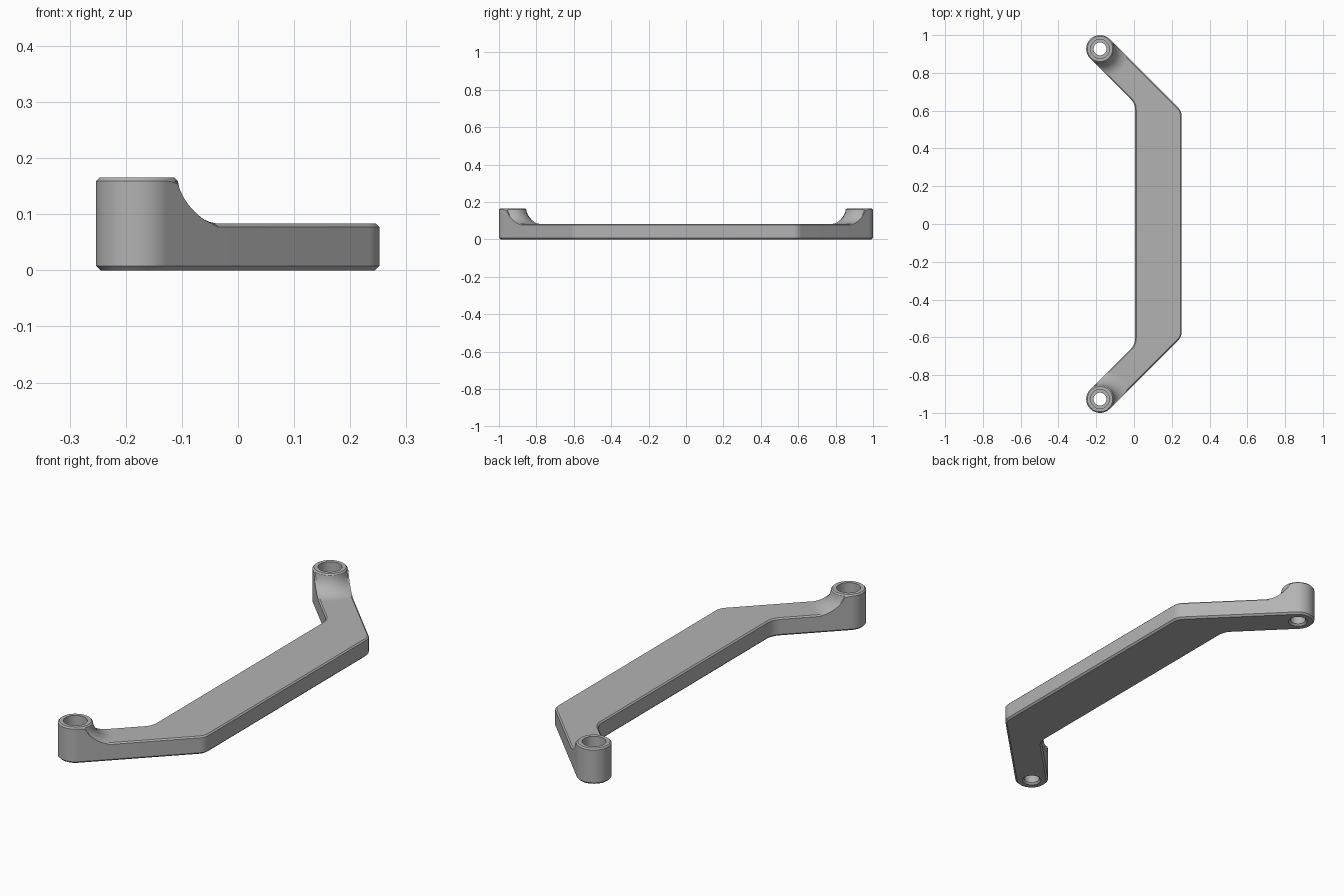
import bpy
import bmesh
from math import sin, cos, pi, sqrt, radians
from mathutils import Vector

if "Cube" in bpy.data.objects:
    bpy.data.objects.remove(bpy.data.objects["Cube"], do_unlink=True)

RAD = 0.073            # boss radius and half width of the arms
REACH = 0.157          # how far the fillet runs out along the arm
TOP, PLATE = 0.165, 0.083
CX, CY = -0.18, 0.927  # boss centre
XMIN, XMAX = 0.006, 0.252

grey = bpy.data.materials.new("satin grey")
grey.use_nodes = True
colour = (0.45, 0.45, 0.45, 1)
grey.diffuse_color = colour
grey.node_tree.nodes["Principled BSDF"].inputs["Base Color"].default_value = colour


def finish(name, bm):
    bmesh.ops.remove_doubles(bm, verts=bm.verts, dist=0.00002)
    bmesh.ops.recalc_face_normals(bm, faces=bm.faces)
    mesh = bpy.data.meshes.new(name)
    bm.to_mesh(mesh)
    bm.free()
    mesh.materials.append(grey)
    obj = bpy.data.objects.new(name, mesh)
    bpy.context.collection.objects.link(obj)
    bpy.ops.object.select_all(action='DESELECT')
    obj.select_set(True)
    bpy.context.view_layer.objects.active = obj
    bpy.ops.object.shade_smooth_by_angle(angle=radians(30))
    return obj


def loft(bm, rings, closed):
    """Skin a list of equal point rings with quads."""
    loops = [[bm.verts.new(p) for p in ring] for ring in rings]
    pairs = list(zip(loops, loops[1:]))
    if closed:
        pairs.append((loops[-1], loops[0]))
    for a, b in pairs:
        for i in range(len(a)):
            j = (i + 1) % len(a)
            bm.faces.new((a[i], a[j], b[j], b[i]))
    return loops


# Bent plate: chamfered prism with rounded corners
def outline(inset):
    half = RAD - inset
    diag = sqrt(0.5)

    def arm_end(side, sign):
        along, across = 0.11, half * side
        return Vector((CX + (along + across) * diag,
                       sign * (CY + (across - along) * diag)))

    def corner(x, side, sign):
        return Vector((x, sign * (CX + CY + side * half * sqrt(2) - x)))

    def rounded(before, at, after, size):
        a = at + (before - at).normalized() * size
        b = at + (after - at).normalized() * size
        steps = [i / 6 for i in range(7)]
        return [a * (1 - t) ** 2 + at * 2 * t * (1 - t) + b * t * t for t in steps]

    outer = [corner(XMAX - inset, 1, s) for s in (1, -1)]
    inner = [corner(XMIN + inset, -1, s) for s in (-1, 1)]
    ends = [arm_end(1, 1), arm_end(1, -1), arm_end(-1, -1), arm_end(-1, 1)]
    return ([ends[0]] + rounded(ends[0], outer[0], outer[1], 0.025)
            + rounded(outer[0], outer[1], ends[1], 0.025) + [ends[1], ends[2]]
            + rounded(ends[2], inner[0], inner[1], 0.035)
            + rounded(inner[0], inner[1], ends[3], 0.035) + [ends[3]])


levels = [(0.008, 0), (0, 0.008), (0, PLATE - 0.006), (0.006, PLATE)]
bm = bmesh.new()
loops = loft(bm, [[(p.x, p.y, z) for p in outline(i)] for i, z in levels], False)
bm.faces.new(loops[0])
bm.faces.new(loops[-1])
finish("bent_plate", bm)


# Bosses: bored pillars that sweep down into the arm
def reach(angle, inset):
    """Distance from the boss centre to its footprint edge."""
    half = RAD - inset
    if cos(angle) <= 0:
        return half
    return min(half / max(abs(sin(angle)), 0.01), REACH)


def height(r):
    lip, drop = RAD - 0.006, TOP - PLATE
    if r <= lip:
        return TOP
    if r <= RAD:
        return TOP - (r - lip)
    c = min((REACH - r) / (REACH - RAD), 1)
    return min(TOP - drop * sqrt(max(1 - c * c, 0)), TOP - 0.006)


def boss(name, sign):
    count = 96
    angles = [2 * pi * i / count for i in range(count)]
    rows = []

    def row(radius, z):
        ring = []
        for a in angles:
            r = radius(a)
            turn = a - sign * pi / 4
            ring.append((CX + r * cos(turn), sign * CY + r * sin(turn), z(r, a)))
        rows.append(ring)

    # Stepped bore with a small countersink underneath
    for r0, z0 in [(0.042, 0), (0.034, 0.008), (0.034, 0.05), (0.05, 0.05), (0.05, TOP)]:
        row(lambda a: r0, lambda r, a: z0)
    # Rim and concentric fillet, trimmed to the arm width
    sweep = [RAD - 0.006, RAD]
    sweep += [REACH - (REACH - RAD) * cos(pi / 2 * k / 14) for k in range(2, 15)]
    for r0 in sweep:
        row(lambda a: min(r0, reach(a, 0.006)), lambda r, a: height(r))
    # Edge chamfers and outer wall
    row(lambda a: reach(a, 0), lambda r, a: height(reach(a, 0.006)) - 0.006)
    row(lambda a: reach(a, 0), lambda r, a: 0.008)
    row(lambda a: reach(a, 0.008), lambda r, a: 0)
    bm = bmesh.new()
    loft(bm, rows, True)
    finish(name, bm)


boss("front_boss", -1)
boss("back_boss", 1)
